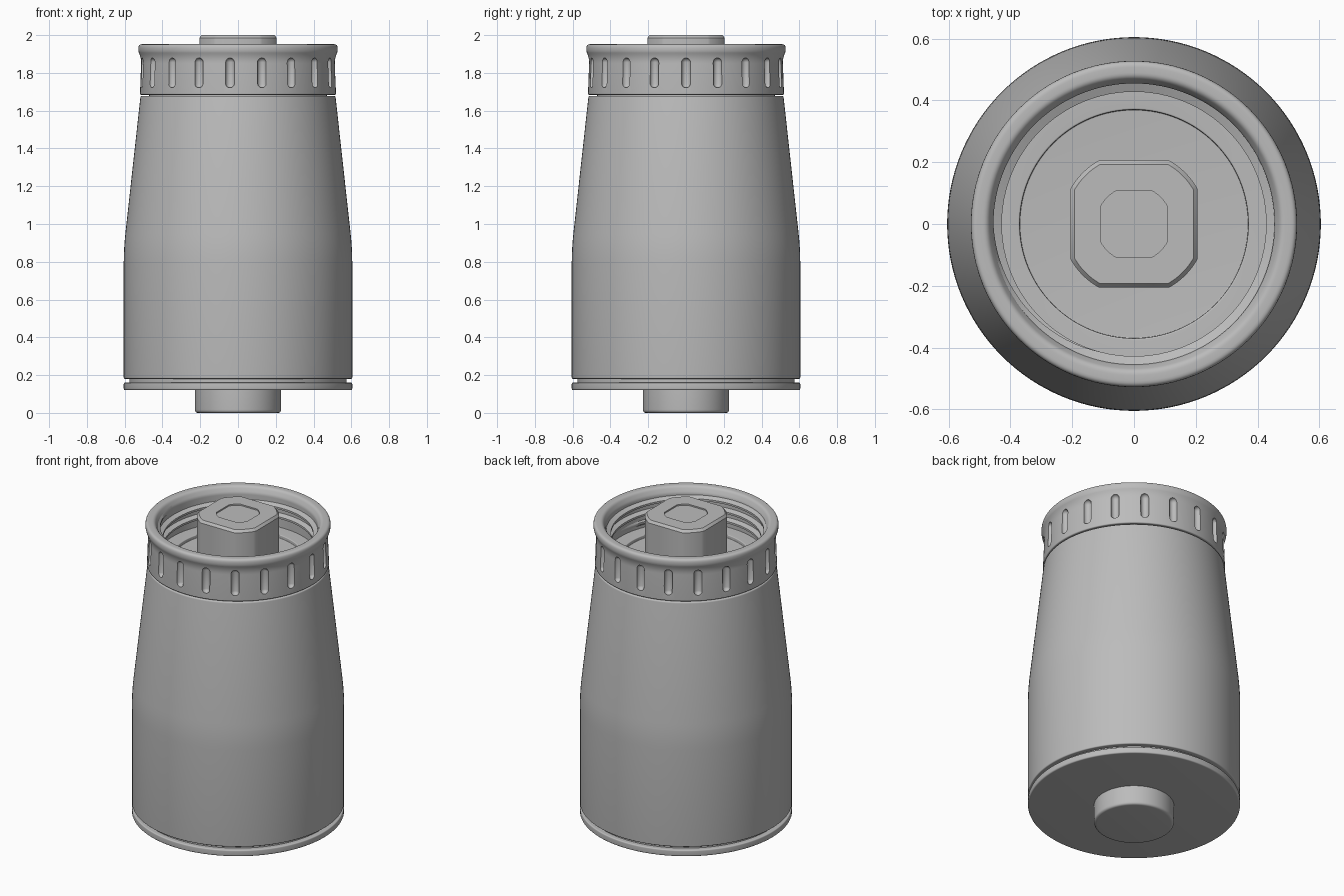
import bpy, bmesh, math
from mathutils import Vector, Matrix

cube = bpy.data.objects.get("Cube")
if cube:
    bpy.data.objects.remove(cube, do_unlink=True)

SEGMENTS = 128
SLOTS = 19

metal = bpy.data.materials.new("plain grey metal")
metal.use_nodes = True
grey = (0.5, 0.5, 0.5, 1)
metal.diffuse_color = grey
metal.node_tree.nodes["Principled BSDF"].inputs["Base Color"].default_value = grey


def finish(name, bm, smooth=True):
    bmesh.ops.recalc_face_normals(bm, faces=bm.faces)
    mesh = bpy.data.meshes.new(name)
    bm.to_mesh(mesh)
    bm.free()
    mesh.materials.append(metal)
    obj = bpy.data.objects.new(name, mesh)
    bpy.context.collection.objects.link(obj)
    if smooth:
        shade(obj)
    return obj


def shade(obj):
    bpy.ops.object.select_all(action='DESELECT')
    obj.select_set(True)
    bpy.context.view_layer.objects.active = obj
    bpy.ops.object.shade_smooth_by_angle(angle=math.radians(35))


def rounded(points, closed):
    """Round each (radius, height, fillet) corner of a profile."""
    out = []
    for i, (r, z, f) in enumerate(points):
        p = Vector((r, z))
        if f == 0 or (not closed and i in (0, len(points) - 1)):
            out.append(p)
            continue
        a = p + (Vector(points[i - 1][:2]) - p).normalized() * f
        b = p + (Vector(points[(i + 1) % len(points)][:2]) - p).normalized() * f
        for k in range(6):
            t = k / 5
            out.append(a * (1 - t) ** 2 + p * 2 * t * (1 - t) + b * t * t)
    return out


def lathe(name, points, closed=False, smooth=True):
    bm = bmesh.new()
    verts = [bm.verts.new((p.x, 0, p.y)) for p in rounded(points, closed)]
    edges = [bm.edges.new(pair) for pair in zip(verts, verts[1:])]
    if closed:
        edges.append(bm.edges.new((verts[-1], verts[0])))
    bmesh.ops.spin(bm, geom=verts + edges, axis=(0, 0, 1), cent=(0, 0, 0),
                   angle=math.tau, steps=SEGMENTS, use_merge=True)
    bmesh.ops.remove_doubles(bm, verts=bm.verts, dist=0.0001)
    return finish(name, bm, smooth)


# Tapered housing with base flange, groove and recessed floor
lathe("housing", [
    (0, 0.12, 0), (0.605, 0.12, 0.01), (0.605, 0.16, 0.008), (0.575, 0.16, 0),
    (0.575, 0.18, 0), (0.605, 0.18, 0.008), (0.605, 0.87, 0.08),
    (0.516, 1.678, 0.008), (0.47, 1.678, 0), (0.47, 1.73, 0),
    (0.37, 1.73, 0.006), (0.37, 1.71, 0.004), (0, 1.71, 0)])

# Round stub under the base
lathe("base_stub", [(0, 0, 0), (0.228, 0, 0.018), (0.228, 0.13, 0), (0, 0.13, 0)])

# Grip collar with a flared lip
collar = lathe("collar", [
    (0.455, 1.684, 0), (0.519, 1.684, 0.008), (0.512, 1.88, 0.03),
    (0.529, 1.915, 0.015), (0.526, 1.952, 0.018), (0.475, 1.952, 0.015),
    (0.455, 1.915, 0.01)], closed=True, smooth=False)

# Round-ended slots pressed into the collar
bm = bmesh.new()
for i in range(SLOTS):
    part = bmesh.ops.create_uvsphere(bm, u_segments=16, v_segments=12, radius=0.024)["verts"]
    for v in part:
        v.co.z += math.copysign(0.055, v.co.z) if abs(v.co.z) > 0.001 else 0.055
    turn = Matrix.Rotation(math.tau * i / SLOTS, 4, 'Z')
    bmesh.ops.transform(bm, verts=part, matrix=turn @ Matrix.Translation((0.515, 0, 1.8)))
cutter = finish("slot_cutter", bm, False)
cutter.hide_render = True
cut = collar.modifiers.new("slots", 'BOOLEAN')
cut.operation = 'DIFFERENCE'
cut.solver = 'EXACT'
cut.object = cutter
bpy.context.view_layer.objects.active = collar
bpy.ops.object.modifier_apply(modifier=cut.name)
bpy.data.objects.remove(cutter, do_unlink=True)
shade(collar)

# Helical thread inside the collar, fading out at both ends
bm = bmesh.new()
turns, steps, rings = 2.5, 240, []
for i in range(steps + 1):
    t = i / steps
    a = math.pi + t * turns * math.tau
    depth = 0.027 * min(1, t * 12, (1 - t) * 12)
    z = 1.905 - t * 0.145
    section = [(0.46, -0.02), (0.455 - depth, -0.006), (0.455 - depth, 0.006), (0.46, 0.02)]
    rings.append([bm.verts.new((r * math.cos(a), r * math.sin(a), z + h)) for r, h in section])
for low, high in zip(rings, rings[1:]):
    for k in range(4):
        bm.faces.new((low[k], low[k - 1], high[k - 1], high[k]))
bm.faces.new(rings[0])
bm.faces.new(rings[-1])
finish("collar_thread", bm)


# Square drive boss: round corners, chamfered top and shallow round recess
def boss_ring(bm, half, corner, z):
    pts = []
    a0 = math.acos(half / corner)
    for q in range(4):
        for k in range(9):
            a = q * math.pi / 2 + a0 + (math.pi / 2 - 2 * a0) * k / 8
            pts.append(bm.verts.new((corner * math.cos(a), corner * math.sin(a), z)))
    return pts


bm = bmesh.new()
levels = [boss_ring(bm, 0.205, 0.235, 1.70), boss_ring(bm, 0.205, 0.235, 1.985),
          boss_ring(bm, 0.193, 0.222, 2.0)]
n = len(levels[0])
for radius, z in ((0.122, 2.0), (0.122, 1.992)):
    levels.append([bm.verts.new((*(v.co.xy.normalized() * radius), z)) for v in levels[0]])
for low, high in zip(levels, levels[1:]):
    for k in range(n):
        bm.faces.new((low[k - 1], low[k], high[k], high[k - 1]))
bm.faces.new(levels[0])
bm.faces.new(levels[-1])
finish("drive_boss", bm)
